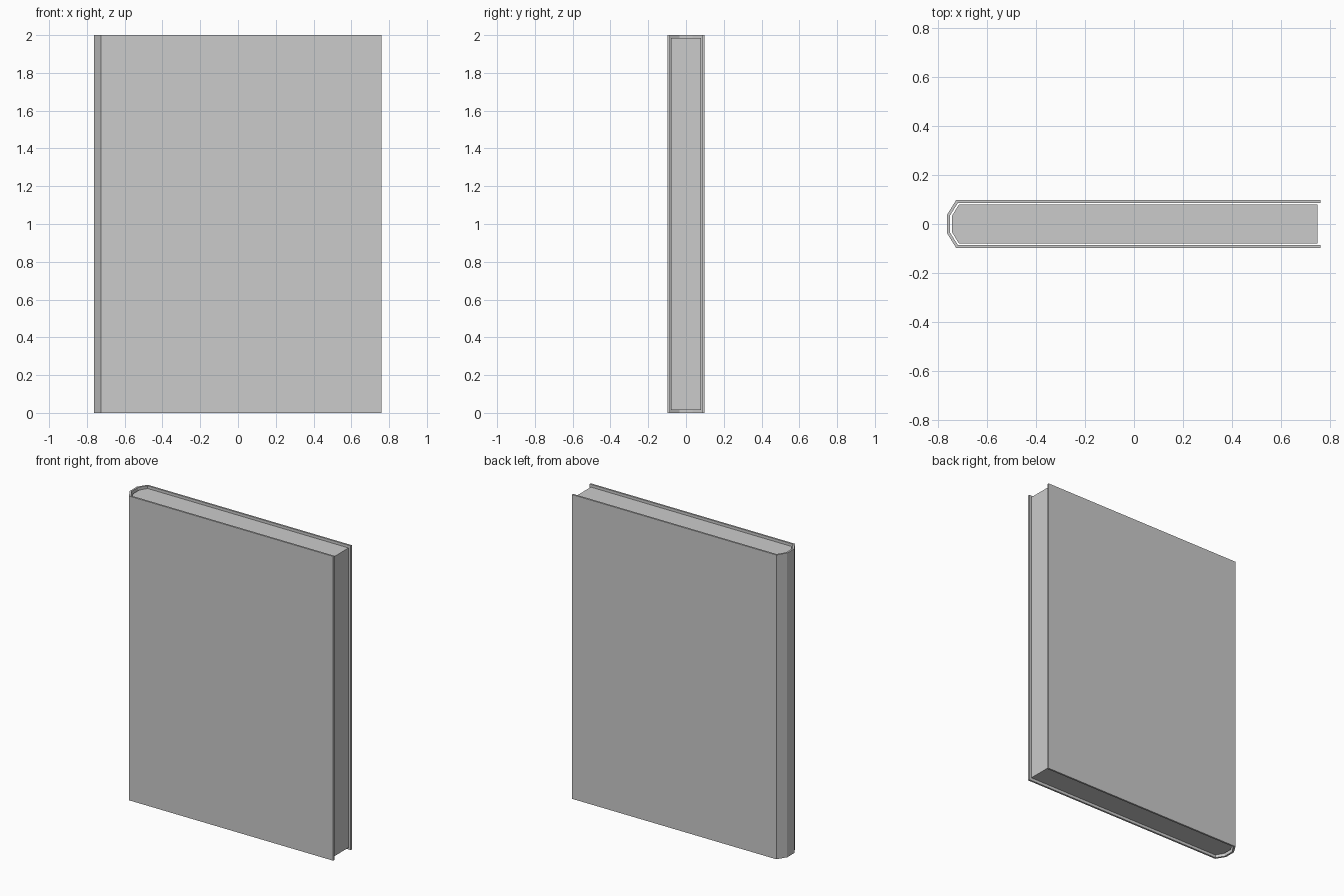
import bpy, bmesh

if "Cube" in bpy.data.objects:
    bpy.data.objects.remove(bpy.data.objects["Cube"])


def half_to_full(half):
    # Mirror a half outline (y > 0) across the y = 0 plane
    return half + [(x, -y) for x, y in reversed(half)]


def prism(name, outline, z0, z1):
    # Extrude a closed outline upwards
    bm = bmesh.new()
    face = bm.faces.new([bm.verts.new((x, y, z0)) for x, y in outline])
    ext = bmesh.ops.extrude_face_region(bm, geom=[face])
    top = [v for v in ext["geom"] if isinstance(v, bmesh.types.BMVert)]
    bmesh.ops.translate(bm, vec=(0, 0, z1 - z0), verts=top)
    bmesh.ops.recalc_face_normals(bm, faces=bm.faces)
    mesh = bpy.data.meshes.new(name)
    bm.to_mesh(mesh)
    bm.free()
    obj = bpy.data.objects.new(name, mesh)
    bpy.context.collection.objects.link(obj)
    return obj


# Cover: folded board with a faceted spine, open at the fore edge
outer = [(0.76, 0.097), (-0.725, 0.097), (-0.762, 0.037)]
inner = [(-0.75, 0.034), (-0.718, 0.085), (0.76, 0.085)]
half = outer[::1]
cover_outline = half_to_full(outer) + [(x, -y) for x, y in reversed(inner)] + inner
prism("cover", cover_outline, 0.0, 2.0)

# Pages: solid block set slightly inside the cover
pages = [(0.748, 0.08), (-0.713, 0.08), (-0.742, 0.032)]
prism("pages", half_to_full(pages), 0.015, 1.985)
